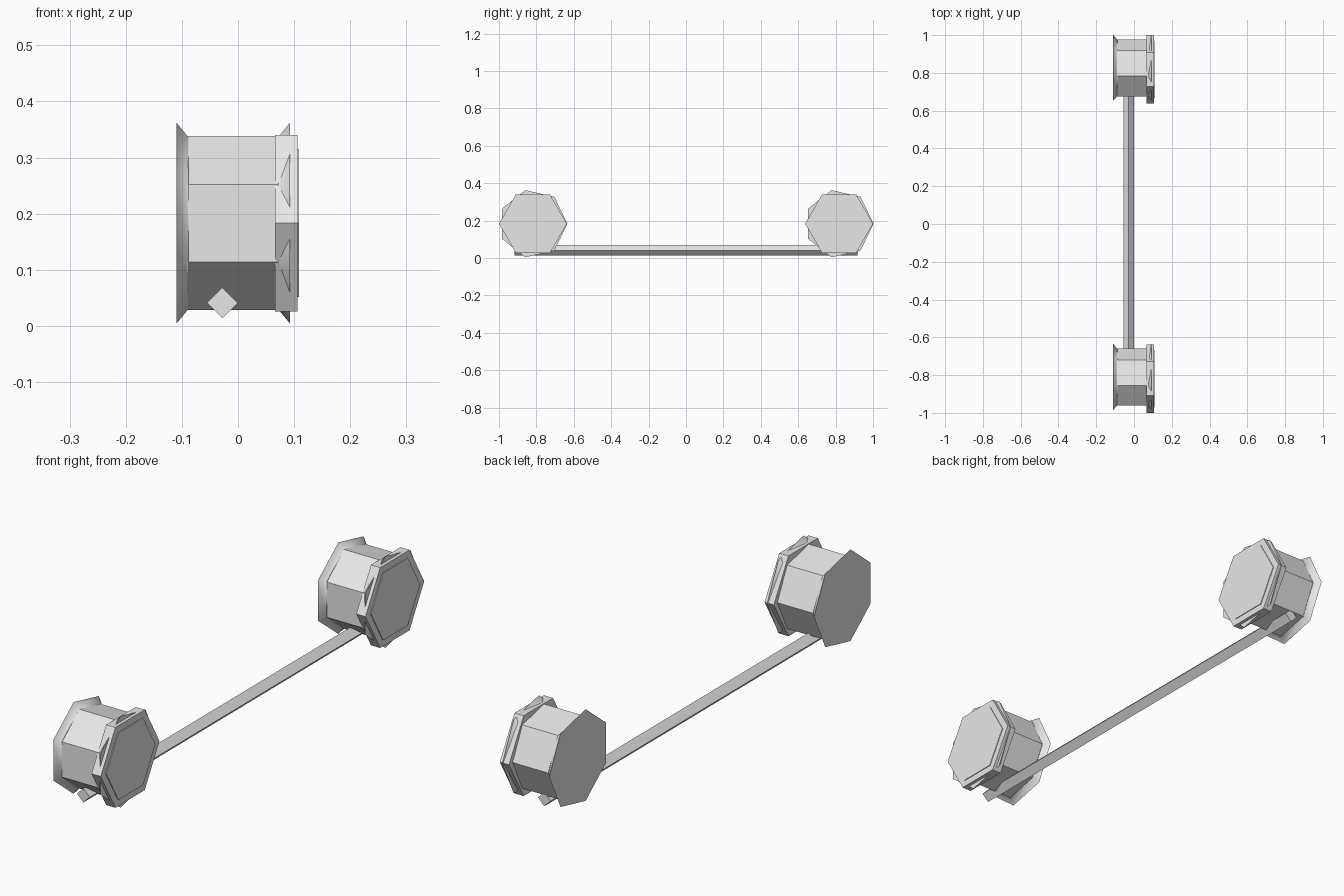
import bpy, bmesh, math
from mathutils import Matrix

cube = bpy.data.objects.get("Cube")
if cube:
    bpy.data.objects.remove(cube)

grey = bpy.data.materials.new("light grey")
grey.use_nodes = True
COLOUR = (0.8, 0.8, 0.8, 1)
grey.diffuse_color = COLOUR
grey.node_tree.nodes["Principled BSDF"].inputs["Base Color"].default_value = COLOUR

WHEEL_Y, WHEEL_Z = 0.8185, 0.183


def finish(bm, name, location):
    bmesh.ops.recalc_face_normals(bm, faces=bm.faces)
    mesh = bpy.data.meshes.new(name)
    bm.to_mesh(mesh)
    bm.free()
    mesh.materials.append(grey)
    obj = bpy.data.objects.new(name, mesh)
    obj.location = location
    bpy.context.collection.objects.link(obj)
    return obj


def lathe(bm, sides, profile):
    """Closed prism along x from (x, radius) rings; returns the side faces by band."""
    rings = []
    for x, r in profile:
        angles = [math.tau * i / sides for i in range(sides)]
        rings.append([bm.verts.new((x, r * math.cos(a), r * math.sin(a))) for a in angles])
    bands = []
    for a, b in zip(rings, rings[1:]):
        bands.append([bm.faces.new((a[i], a[(i + 1) % sides], b[(i + 1) % sides], b[i]))
                      for i in range(sides)])
    bm.faces.new(rings[0])
    bm.faces.new(rings[-1])
    return bands


def spool(name, location):
    # seven-sided drum with flared rims and a flat panel on each side
    bm = bmesh.new()
    bands = lathe(bm, 7, [(-0.11, 0.184), (-0.09, 0.159), (0.073, 0.159), (0.093, 0.184)])
    for band in bands:
        for face in band:
            face.smooth = True
    bmesh.ops.inset_individual(bm, faces=bands[1], thickness=0.015)
    for face in bands[1]:
        face.smooth = False
        # stretch each panel out to the rims
        for v in face.verts:
            v.co.x = -0.088 if v.co.x < 0 else 0.071
    return finish(bm, name, location)


def hub_plate(name, location):
    # six-sided plate with a slightly raised centre
    bm = bmesh.new()
    lathe(bm, 6, [(0.066, 0.1815), (0.106, 0.1815), (0.106, 0.152), (0.109, 0.152)])
    return finish(bm, name, location)


for side, y in (("front", -WHEEL_Y), ("back", WHEEL_Y)):
    spool(side + "_wheel_drum", (0, y, WHEEL_Z))
    hub_plate(side + "_wheel_plate", (0, y, WHEEL_Z))

# square bar set on its corner, joining both wheels
bm = bmesh.new()
bmesh.ops.create_cube(bm, size=1)
bmesh.ops.scale(bm, vec=(0.0389, 1.832, 0.0389), verts=bm.verts)
bmesh.ops.rotate(bm, matrix=Matrix.Rotation(math.radians(45), 3, "Y"), verts=bm.verts)
finish(bm, "connecting_bar", (-0.028, 0, 0.041))
